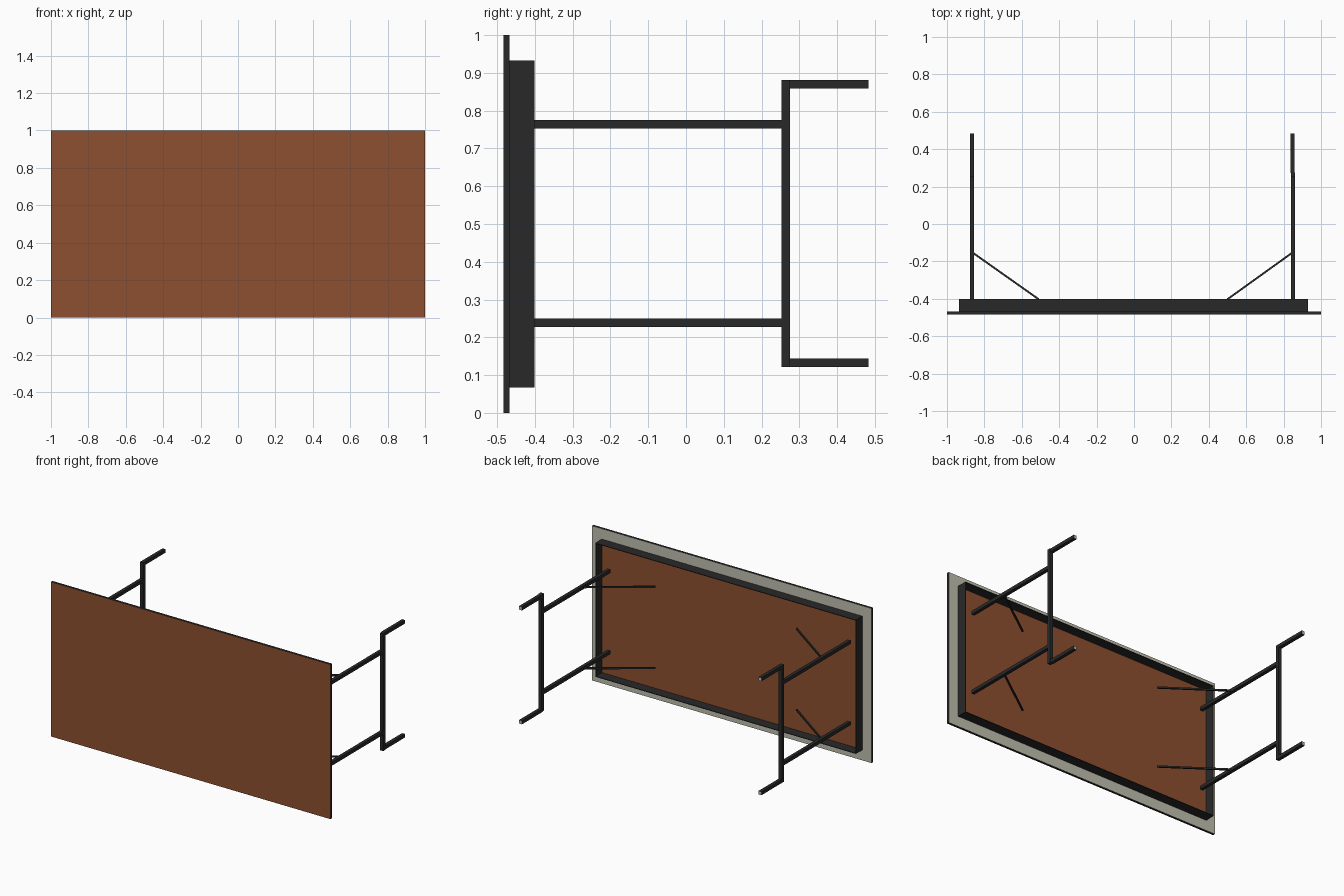
import bpy, bmesh
from mathutils import Vector

if "Cube" in bpy.data.objects:
    bpy.data.objects.remove(bpy.data.objects["Cube"])


def material(name, rgb):
    m = bpy.data.materials.new(name)
    m.diffuse_color = (*rgb, 1)
    m.use_nodes = True
    m.node_tree.nodes["Principled BSDF"].inputs["Base Color"].default_value = m.diffuse_color
    return m


BLACK = material("black_metal", (0.022, 0.022, 0.022))
BROWN = material("brown_wood", (0.27, 0.08, 0.03))
GREY = material("pale_backing", (0.52, 0.52, 0.43))


def finish(name, bm, mats):
    bmesh.ops.recalc_face_normals(bm, faces=bm.faces[:])
    me = bpy.data.meshes.new(name)
    bm.to_mesh(me)
    bm.free()
    for m in mats:
        me.materials.append(m)
    ob = bpy.data.objects.new(name, me)
    bpy.context.collection.objects.link(ob)
    return ob


def box(name, lo, hi, mats=(BLACK,), front=0, back=0):
    """Box from corner to corner; front/back are material slots of the -y/+y faces."""
    bm = bmesh.new()
    bmesh.ops.create_cube(bm, size=1)
    lo, hi = Vector(lo), Vector(hi)
    for v in bm.verts:
        v.co = Vector([lo[i] + (v.co[i] + 0.5) * (hi[i] - lo[i]) for i in range(3)])
    bm.normal_update()
    for f in bm.faces:
        if f.normal.y < -0.5:
            f.material_index = front
        elif f.normal.y > 0.5:
            f.material_index = back
    return finish(name, bm, mats)


# Table top: brown front, black edges, pale back
box("table_top", (-1, -0.483, 0), (1, -0.467, 1), (BLACK, BROWN, GREY), 1, 2)

# Brown underside panel inside the apron
L, R, B, T, S = -0.935, 0.93, 0.067, 0.933, 0.004
box("underside_panel", (L + S, -0.468, B + S), (R - S, -0.4655, T - S), (BROWN,))

# Thin apron strips standing off the back
Y0, Y1 = -0.467, -0.401
box("apron_left", (L, Y0, B), (L + S, Y1, T))
box("apron_right", (R - S, Y0, B), (R, Y1, T))
box("apron_bottom", (L + S, Y0, B), (R - S, Y1, B + S))
box("apron_top", (L + S, Y0, T - S), (R - S, Y1, T))


def brace(name, a, b, w, h):
    """Thin bar in a horizontal plane from a to b."""
    a, b = Vector(a), Vector(b)
    side = (b - a).cross(Vector((0, 0, 1))).normalized() * w / 2
    up = Vector((0, 0, h / 2))
    bm = bmesh.new()
    ends = [[bm.verts.new(p + s * side + u * up)
             for s, u in ((-1, -1), (1, -1), (1, 1), (-1, 1))] for p in (a, b)]
    for e in ends:
        bm.faces.new(e)
    for i in range(4):
        j = (i + 1) % 4
        bm.faces.new((ends[0][i], ends[0][j], ends[1][j], ends[1][i]))
    finish(name, bm, (BLACK,))


# Leg frames: two legs, a crossbar, two feet and two braces at each end
H = 0.011
for side, x, foot_x, brace_x in (("left", -0.867, -0.867, -0.51),
                                 ("right", 0.851, 0.847, 0.50)):
    box(f"crossbar_{side}", (x - H, 0.253, 0.122), (x + H, 0.275, 0.881))
    for level, leg_z, foot_z in (("lower", 0.239, 0.133), ("upper", 0.764, 0.870)):
        box(f"leg_{side}_{level}", (x - H, -0.43, leg_z - H), (x + H, 0.254, leg_z + H))
        box(f"foot_{side}_{level}", (foot_x - H, 0.274, foot_z - H),
            (foot_x + H, 0.483, foot_z + H), (BLACK, GREY), 0, 1)
        brace(f"brace_{side}_{level}", (x, -0.15, leg_z), (brace_x, -0.402, leg_z), 0.01, 0.01)
